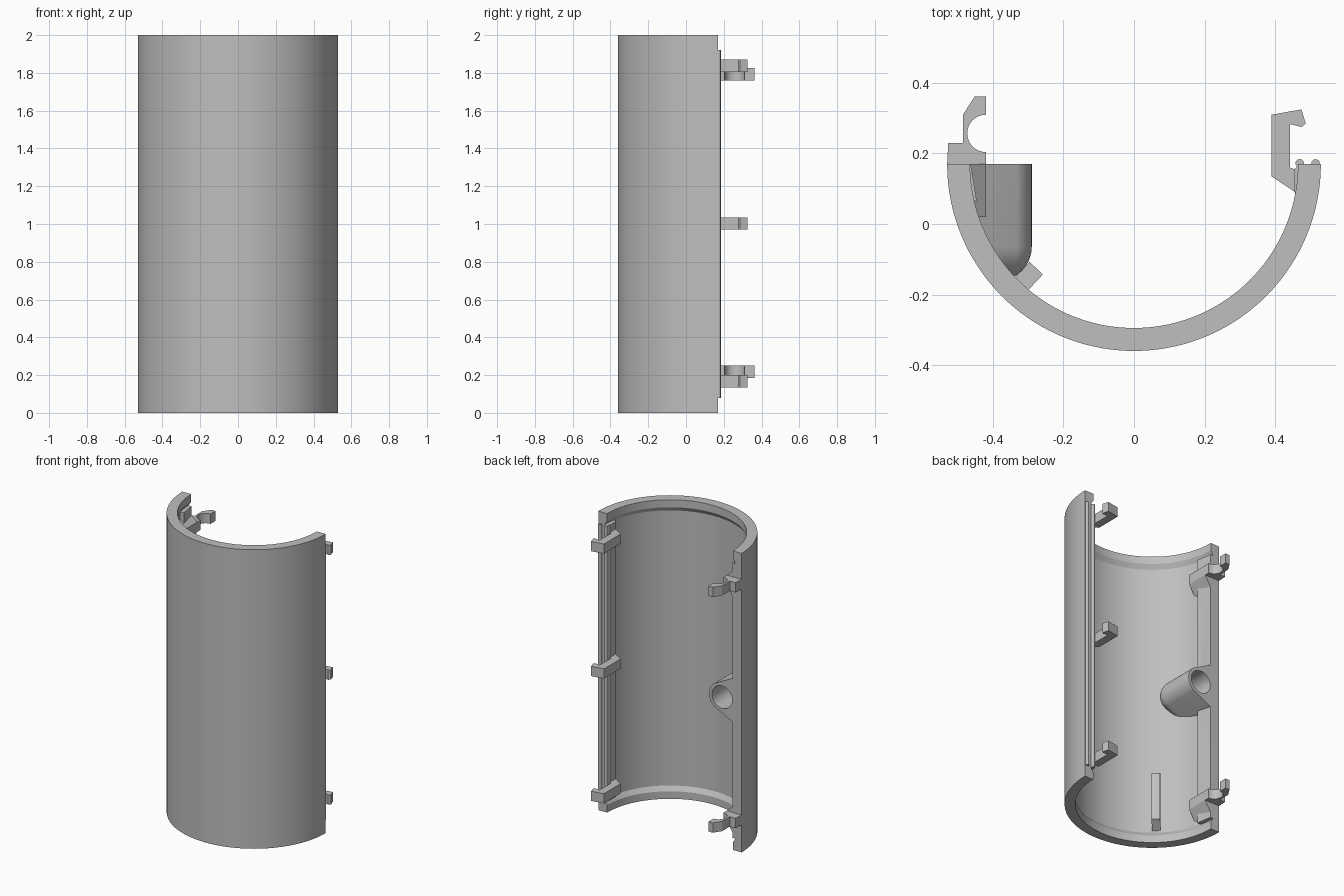
import bpy, bmesh
from math import pi, sin, cos, sqrt, asin
from mathutils import Vector, Matrix

cube = bpy.data.objects.get("Cube")
if cube:
    bpy.data.objects.remove(cube, do_unlink=True)

grey = bpy.data.materials.new("plain grey")
grey.use_nodes = True
COLOR = (0.52, 0.52, 0.52, 1)
grey.diffuse_color = COLOR
grey.node_tree.nodes["Principled BSDF"].inputs["Base Color"].default_value = COLOR

MID = 0.17          # y of the shell axis
OUT, LIP, WALL = 0.53, 0.465, 0.485


def finish(name, bm):
    bmesh.ops.recalc_face_normals(bm, faces=bm.faces)
    mesh = bpy.data.meshes.new(name)
    bm.to_mesh(mesh)
    bm.free()
    mesh.materials.append(grey)
    ob = bpy.data.objects.new(name, mesh)
    bpy.context.collection.objects.link(ob)
    return ob


def loft(name, rings):
    """Skin a stack of equal-length point rings and cap both ends."""
    bm = bmesh.new()
    loops = [[bm.verts.new(p) for p in ring] for ring in rings]
    n = len(loops[0])
    for a, b in zip(loops, loops[1:]):
        for i in range(n):
            bm.faces.new((a[i], a[(i + 1) % n], b[(i + 1) % n], b[i]))
    bm.faces.new(loops[0])
    bm.faces.new(loops[-1])
    return finish(name, bm)


def prism_z(name, pts, lo, hi):
    return loft(name, [[(x, y, z) for x, y in pts] for z in (lo, hi)])


def prism_y(name, pts, lo, hi):
    return loft(name, [[(x, y, z) for x, z in pts] for y in (lo, hi)])


def circle(cx, cy, r, n, a0=0, a1=2 * pi):
    return [(cx + r * cos(a0 + (a1 - a0) * i / n),
             cy + r * sin(a0 + (a1 - a0) * i / n)) for i in range(n)]


def boolean(ob, cutter, operation):
    mod = ob.modifiers.new("cut", 'BOOLEAN')
    mod.operation, mod.solver, mod.object = operation, 'EXACT', cutter
    bpy.context.view_layer.update()
    graph = bpy.context.evaluated_depsgraph_get()
    mesh = bpy.data.meshes.new_from_object(ob.evaluated_get(graph))
    ob.modifiers.clear()
    ob.data = mesh


def smooth(ob):
    bpy.ops.object.select_all(action='DESELECT')
    ob.select_set(True)
    bpy.context.view_layer.objects.active = ob
    bpy.ops.object.shade_smooth_by_angle(angle=0.5)


# Half-round shell with a thicker chamfered lip at both ends
bm = bmesh.new()
profile = [(OUT, 0), (OUT, 2), (LIP, 2), (LIP, 1.95), (WALL, 1.92),
           (WALL, 0.08), (LIP, 0.05), (LIP, 0)]
face = bm.faces.new([bm.verts.new((-r, MID, z)) for r, z in profile])
bmesh.ops.spin(bm, geom=[face] + face.edges[:] + face.verts[:], cent=(0, MID, 0),
               axis=(0, 0, 1), angle=pi, steps=72)
shell = finish("shell", bm)

# Thickened strips along both long edges
right_strip = prism_z("right_edge_strip", [(-0.5, MID), (-0.463, MID), (-0.446, 0.065),
                                           (-0.49, 0.065)], 0.08, 1.92)
prism_z("left_edge_strip", [(0.5, MID), (0.47, MID), (0.455, 0.155), (0.455, 0.09),
                            (0.462, 0.08), (0.49, 0.08)], 0.08, 1.92)

# Sealing beads on the left edge
for i, x in enumerate((0.47, 0.515)):
    smooth(prism_z(f"sealing_bead_{i + 1}", circle(x, 0.172, 0.012, 16), 0.08, 1.92))

# Hooks on the left edge
hook = [(0.39, 0.31), (0.475, 0.325), (0.487, 0.285), (0.475, 0.275), (0.443, 0.283),
        (0.443, 0.16), (0.458, 0.155), (0.458, 0.09), (0.45, 0.095), (0.39, 0.135)]
for i, z in enumerate((0.135, 0.97, 1.805)):
    prism_z(f"hook_{i + 1}", hook, z, z + 0.065)

# Clips on the right edge, each with a rounded notch and a sloped bracket
notch = circle(-0.42, 0.257, 0.053, 16, 1.5 * pi, 0.5 * pi) + [(-0.42, 0.31)]
clip = [(-0.53, MID), (-0.42, MID)] + notch + [
    (-0.42, 0.362), (-0.452, 0.362), (-0.485, 0.31), (-0.485, 0.23), (-0.527, 0.23)]
for i, z in enumerate((0.217, 1.793)):
    smooth(prism_z(f"clip_{i + 1}", clip, z - 0.033, z + 0.033))
    prism_y(f"clip_bracket_{i + 1}", [(-0.475, z - 0.12), (-0.42, z - 0.033),
                                      (-0.42, z + 0.033), (-0.475, z + 0.08)], 0.02, MID)

# Blind tube with a rounded nose, blended into the right edge
TX, TR = -0.386, 0.096


def tube_ring(y, k):
    arc = [(TX + TR * k * cos(a), y, 1 + TR * k * sin(a))
           for a in (-0.3 * pi + 0.6 * pi * i / 20 for i in range(21))]
    # straight flanks run back to the shell wall
    flank = 0.16 * k
    return arc + [(-0.49, y, 1 + flank), (-0.49, y, 1 - flank)]


nose = [(-0.065 - TR * sin(t), cos(t)) for t in (pi / 2 * i / 10 for i in range(10))]
tube = loft("tube", [tube_ring(MID, 1)] + [tube_ring(y, k) for y, k in nose])
bound = prism_z("tube_bound", [(x, y) for x, y in circle(0, MID, 0.51, 96)], 0.5, 1.5)
bore = prism_y("tube_bore", circle(TX, 1, 0.075, 40), -0.045, 0.3)
boolean(tube, bound, 'INTERSECT')
for ob in (tube, shell, right_strip):
    boolean(ob, bore, 'DIFFERENCE')
    smooth(ob)
for helper in (bound, bore):
    bpy.data.objects.remove(helper, do_unlink=True)

# Small rib on the inner wall near the bottom, with sloped ends
rib = prism_y("inner_rib", [(0.405, 0.13), (0.405, 0.45), (0.48, 0.49), (0.48, 0.09)],
              -0.026, 0.026)
rib.data.transform(Matrix.Translation((0, MID, 0)) @ Matrix.Rotation(1.26 * pi, 4, 'Z'))
